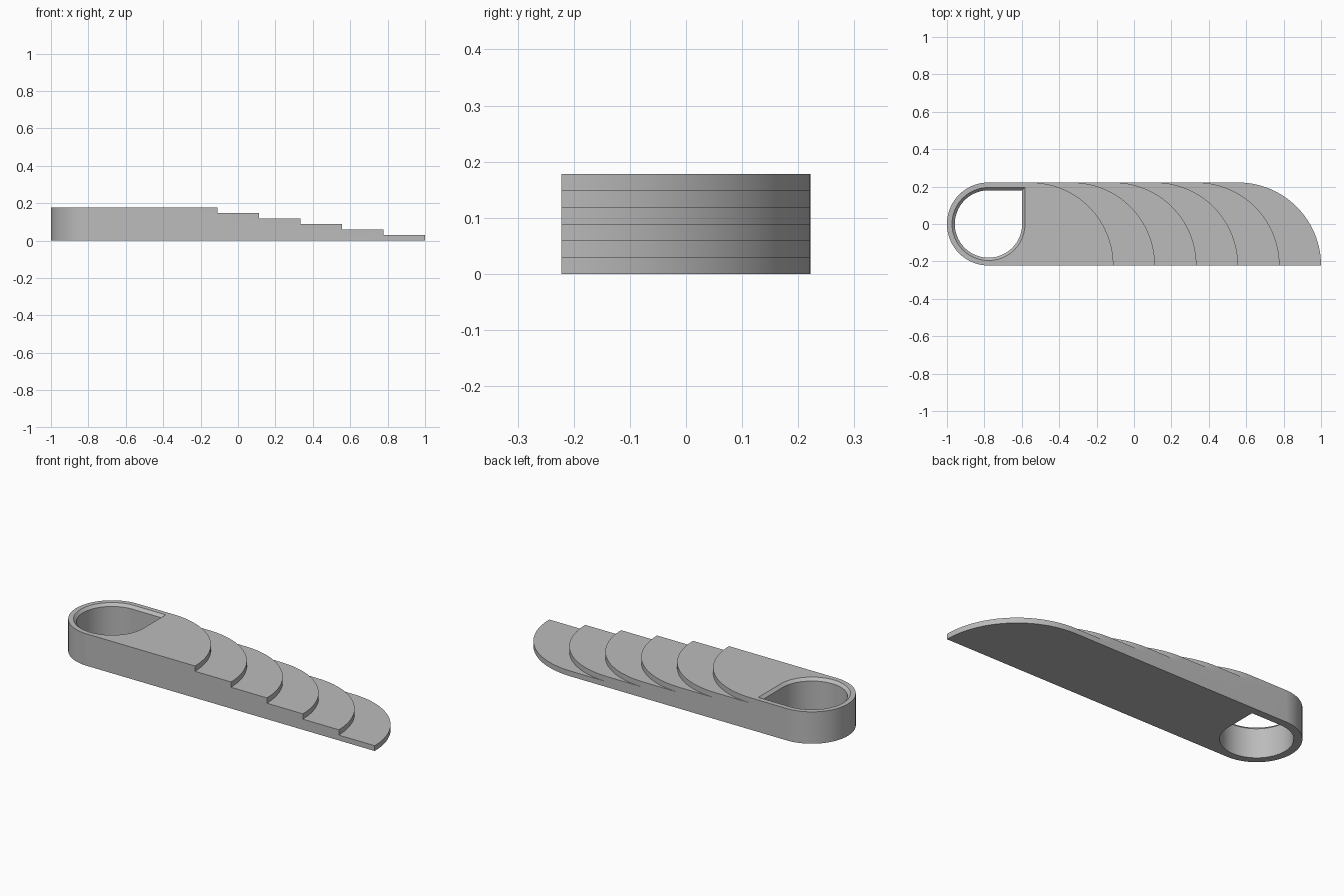
import bpy
import bmesh
from math import cos, sin, pi, radians

if "Cube" in bpy.data.objects:
    bpy.data.objects.remove(bpy.data.objects["Cube"])

LAYERS = 6
HALF = 0.222            # half width and end radius
HEIGHT = 0.178
STEP_H = HEIGHT / LAYERS
STEP_X = HALF           # setback of each tread
CX = -1 + HALF          # centre of round end and hole
HOLE, CHAMFER = 0.18, 0.015
SEG = 32                # segments per quarter turn


def arc(cx, cy, r, start, end, n):
    angles = [radians(start + (end - start) * i / n) for i in range(n + 1)]
    return [(cx + r * cos(a), cy + r * sin(a)) for a in angles]


def outline(layer):
    """Swept quarter-round nose, then the round end."""
    end_x = 1 - STEP_X * layer
    nose = arc(end_x - 2 * HALF, -HALF, 2 * HALF, 0, 90, SEG)
    return nose + arc(CX, 0, HALF, 90, 270, 2 * SEG)


def hole_outline(r):
    """Circle with one square corner at the back."""
    return arc(CX, 0, r, 90, 360, 3 * SEG) + [(CX + r, r)]


bm = bmesh.new()


def add_loop(points, z):
    return [bm.verts.new((x, y, z)) for x, y in points]


def bridge(a, b, count=None):
    n = len(a)
    for i in range(count or n):
        j = (i + 1) % n
        bm.faces.new((a[i], a[j], b[j], b[i]))


def cap(outer, inner):
    edges = []
    for ring in (outer, inner):
        for a, b in zip(ring, ring[1:] + ring[:1]):
            edges.append(bm.edges.get((a, b)))
    bmesh.ops.triangle_fill(bm, edges=edges, use_beauty=True)


# Stepped outer walls and treads
below = first = None
for k in range(LAYERS):
    low = add_loop(outline(k), k * STEP_H)
    high = add_loop(outline(k), (k + 1) * STEP_H)
    bridge(low, high)
    if below:
        bridge(below, low, SEG)
    first = first or low
    below = high

# Through hole with chamfered top rim
hole_low = add_loop(hole_outline(HOLE), 0)
hole_mid = add_loop(hole_outline(HOLE), HEIGHT - CHAMFER)
hole_top = add_loop(hole_outline(HOLE + CHAMFER), HEIGHT)
bridge(hole_low, hole_mid)
bridge(hole_mid, hole_top)

# Underside and top face
cap(first, hole_low)
cap(below, hole_top)
bmesh.ops.remove_doubles(bm, verts=bm.verts[:], dist=0.0001)
bmesh.ops.recalc_face_normals(bm, faces=bm.faces[:])

mesh = bpy.data.meshes.new("stepped_body")
bm.to_mesh(mesh)
bm.free()
body = bpy.data.objects.new("stepped_body", mesh)
bpy.context.collection.objects.link(body)

# Plain grey finish
grey = bpy.data.materials.new("plain grey")
grey.use_nodes = True
colour = (0.5, 0.5, 0.5, 1)
grey.diffuse_color = colour
grey.node_tree.nodes["Principled BSDF"].inputs["Base Color"].default_value = colour
mesh.materials.append(grey)

bpy.context.view_layer.objects.active = body
body.select_set(True)
bpy.ops.object.shade_smooth_by_angle(angle=radians(30))
